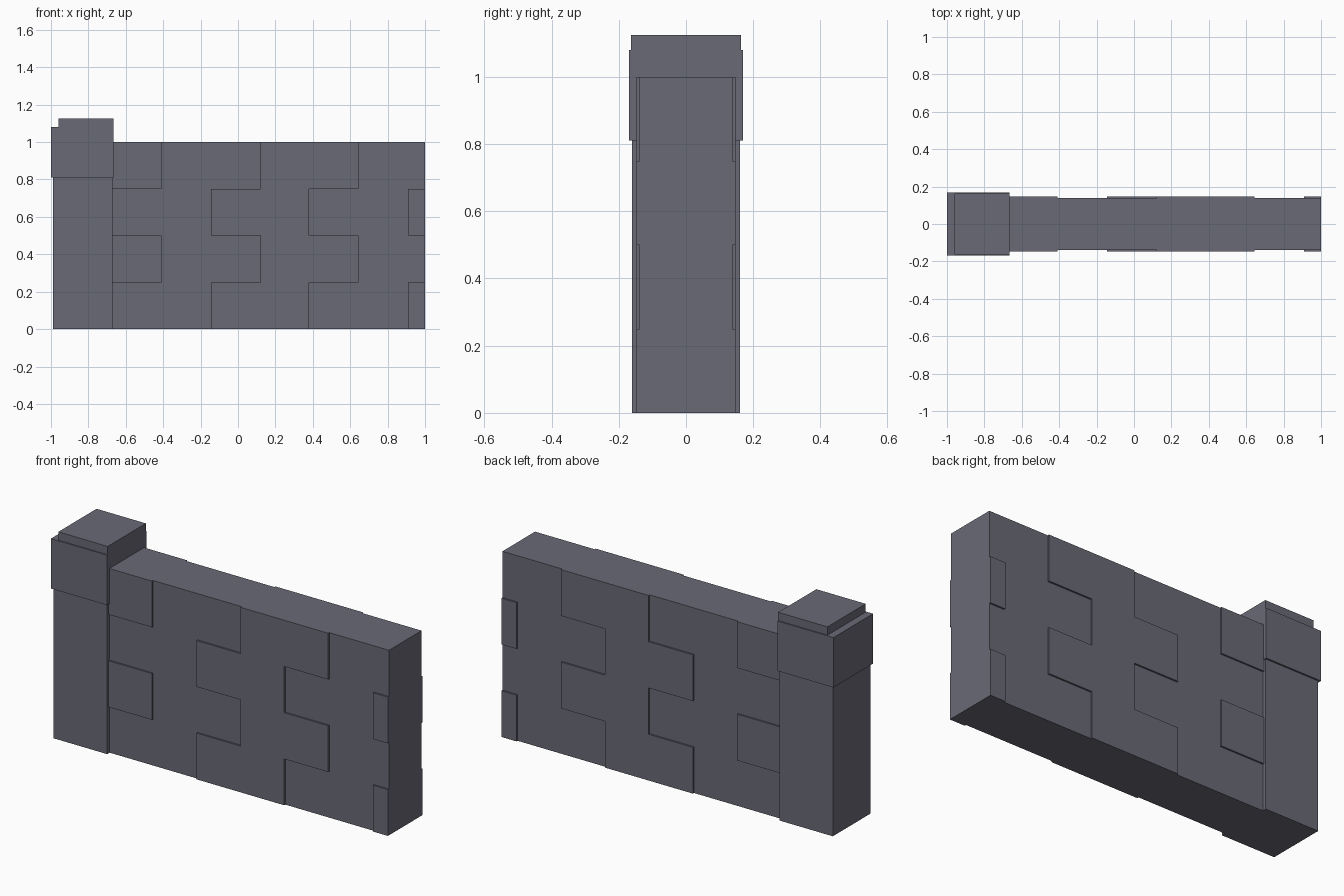
import bpy, bmesh
from mathutils import Vector

if "Cube" in bpy.data.objects:
    bpy.data.objects.remove(bpy.data.objects["Cube"])

stone = bpy.data.materials.new("slate grey stone")
stone.diffuse_color = (0.14, 0.142, 0.18, 1)
stone.use_nodes = True
stone.node_tree.nodes["Principled BSDF"].inputs["Base Color"].default_value = stone.diffuse_color


def box_mesh(x0, x1, half_y, z0, z1):
    bm = bmesh.new()
    bmesh.ops.create_cube(bm, size=1)
    for v in bm.verts:
        v.co = Vector((x0 if v.co.x < 0 else x1,
                       half_y if v.co.y > 0 else -half_y,
                       z0 if v.co.z < 0 else z1))
    return bm


def finish(name, bm):
    bmesh.ops.recalc_face_normals(bm, faces=bm.faces)
    me = bpy.data.meshes.new(name)
    bm.to_mesh(me)
    bm.free()
    me.materials.append(stone)
    bpy.context.collection.objects.link(bpy.data.objects.new(name, me))


# Wall: slab cut into a brick grid, with alternate bricks raised on both sides
X0, X1, CORE, RAISED, ROW = -0.672, 1.0, 0.139, 0.148, 0.25
JOINTS = [-0.41, -0.145, 0.12, 0.38, 0.643, 0.91]
wall = box_mesh(X0, X1, CORE, 0, 1)


def cut(co, no):
    bmesh.ops.bisect_plane(wall, geom=wall.verts[:] + wall.edges[:] + wall.faces[:],
                           plane_co=co, plane_no=no)


for x in JOINTS:
    cut((x, 0, 0), (1, 0, 0))
for r in (1, 2, 3):
    cut((0, 0, r * ROW), (0, 0, 1))


def is_raised(face):
    c = face.calc_center_median()
    if abs(c.y) < CORE - 1e-4:
        return False
    column = sum(c.x > x for x in JOINTS)
    # each brick spans two columns; odd rows are shifted by half a brick
    high = (0, 3, 4) if int(c.z / ROW) % 2 else (2, 3, 6)
    return column in high


faces = [f for f in wall.faces if is_raised(f)]
ret = bmesh.ops.extrude_face_region(wall, geom=faces)
bmesh.ops.delete(wall, geom=[f for f in faces if f.is_valid], context='FACES')
for v in ret["geom"]:
    if isinstance(v, bmesh.types.BMVert):
        v.co.y = RAISED if v.co.y > 0 else -RAISED
bmesh.ops.dissolve_limit(wall, angle_limit=0.01, verts=wall.verts[:], edges=wall.edges[:])
finish("brick_wall", wall)

# End post: shaft, wide cap and offset top slab
for name, x0, x1, hy, z0, z1 in (
        ("post_shaft", -0.99, -0.67, 0.16, 0, 0.81),
        ("post_cap", -1.0, -0.665, 0.169, 0.81, 1.08),
        ("post_top_slab", -0.96, -0.665, 0.163, 1.08, 1.125)):
    finish(name, box_mesh(x0, x1, hy, z0, z1))
